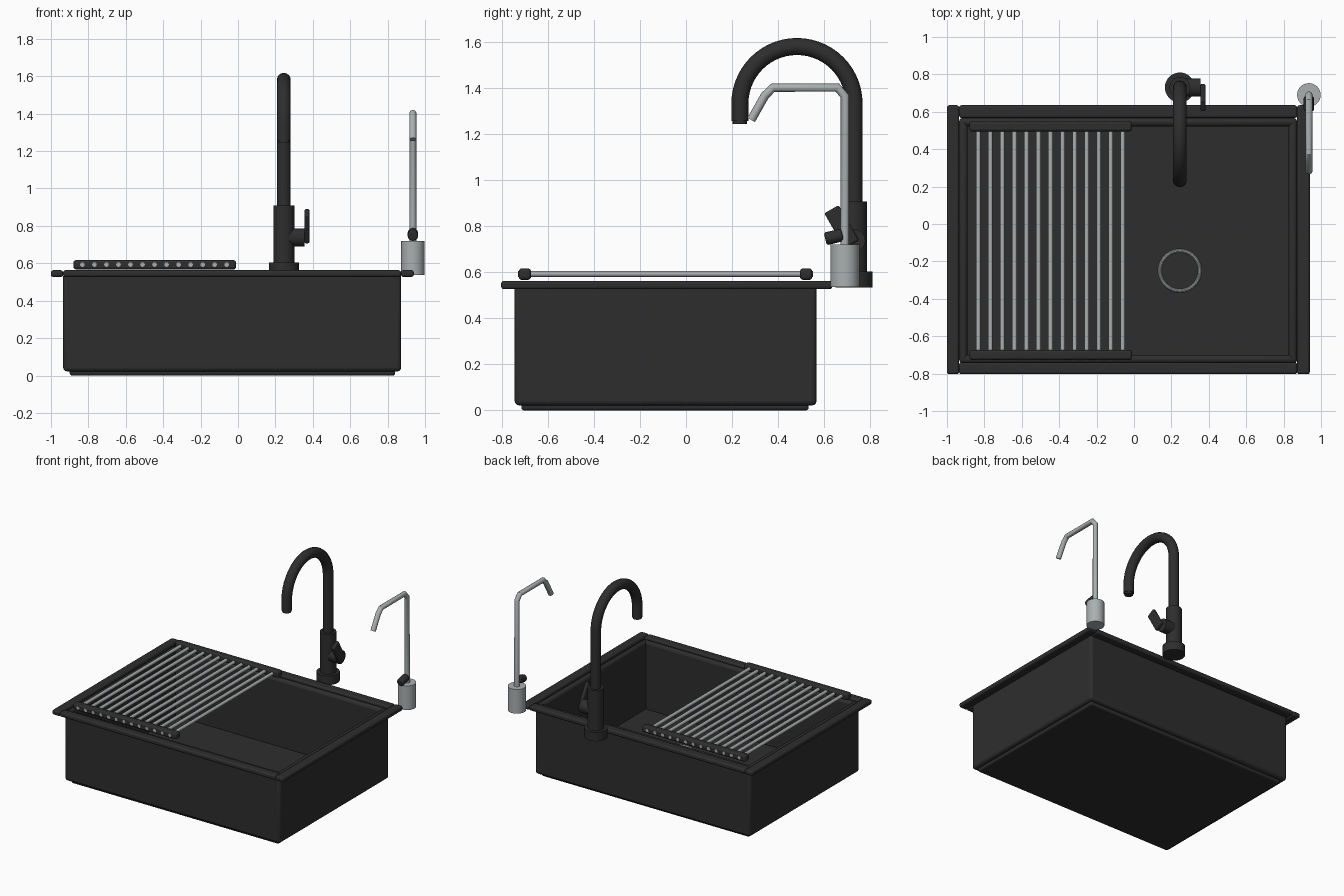
import bpy, math
from mathutils import Vector

if "Cube" in bpy.data.objects:
    bpy.data.objects.remove(bpy.data.objects["Cube"])


def material(name, rgb):
    m = bpy.data.materials.new(name)
    m.diffuse_color = (*rgb, 1)
    m.use_nodes = True
    m.node_tree.nodes["Principled BSDF"].inputs["Base Color"].default_value = m.diffuse_color
    return m


BLACK = material("matte_black", (0.027, 0.027, 0.027))
STEEL = material("brushed_steel", (0.40, 0.43, 0.43))


def finish(o, name, mat, smooth=True):
    o.name = name
    o.data.materials.append(mat)
    if smooth:
        bpy.ops.object.select_all(action='DESELECT')
        o.select_set(True)
        bpy.context.view_layer.objects.active = o
        bpy.ops.object.shade_smooth_by_angle(angle=math.radians(35))
    return o


def box(name, lo, hi, mat=BLACK, bevel=0.012, rot=(0, 0, 0)):
    lo, hi = Vector(lo), Vector(hi)
    bpy.ops.mesh.primitive_cube_add(size=1, location=(lo + hi) / 2)
    o = bpy.context.object
    o.scale = hi - lo
    bpy.ops.object.transform_apply(location=False, rotation=False, scale=True)
    o.rotation_euler = rot
    if bevel:
        b = o.modifiers.new("bevel", 'BEVEL')
        b.width, b.segments = bevel, 3
    return finish(o, name, mat)


def cyl(name, a, b, r, mat=BLACK, n=32, bevel=0):
    a, b = Vector(a), Vector(b)
    d = b - a
    bpy.ops.mesh.primitive_cylinder_add(vertices=n, radius=r, depth=d.length, location=(a + b) / 2)
    o = bpy.context.object
    o.rotation_euler = d.to_track_quat('Z', 'Y').to_euler()
    if bevel:
        m = o.modifiers.new("bevel", 'BEVEL')
        m.width, m.segments = bevel, 2
    return finish(o, name, mat)


def pipe(name, pts, r, mat):
    c = bpy.data.curves.new(name, 'CURVE')
    c.dimensions = '3D'
    c.bevel_depth, c.bevel_resolution, c.use_fill_caps = r, 6, True
    s = c.splines.new('POLY')
    s.points.add(len(pts) - 1)
    for p, q in zip(s.points, pts):
        p.co = (*q, 1)
    o = bpy.data.objects.new(name, c)
    bpy.context.collection.objects.link(o)
    bpy.ops.object.select_all(action='DESELECT')
    o.select_set(True)
    bpy.context.view_layer.objects.active = o
    bpy.ops.object.convert(target='MESH')
    return finish(bpy.context.object, name, mat)


# Basin: floor and four walls
X0, X1, Y0, Y1 = -0.935, 0.872, -0.745, 0.567
T = 0.045
box("basin_floor", (-0.90, -0.715, 0), (0.84, 0.533, 0.04), bevel=0.012)
for name, lo, hi in (
        ("left_wall", (X0, Y0), (X0 + T, Y1)), ("right_wall", (X1 - T, Y0), (X1, Y1)),
        ("front_wall", (X0, Y0), (X1, Y0 + T)), ("back_wall", (X0, Y1 - T), (X1, Y1))):
    box(name, (*lo, 0.022), (*hi, 0.55), bevel=0.02)

# Rim bars around the basin
box("rim_left", (-1.0, -0.803, 0.527), (X0, 0.635, 0.563))
box("rim_right", (X1, -0.803, 0.527), (0.94, 0.635, 0.563))
box("rim_front", (X0, -0.803, 0.527), (X1, Y0 + 0.005, 0.563))
box("rim_back", (X0, Y1, 0.527), (X1, 0.635, 0.563))

# Drain ring and plug
bpy.ops.mesh.primitive_torus_add(location=(0.245, -0.25, 0.042), major_radius=0.107,
                                 minor_radius=0.010, major_segments=40, minor_segments=10)
finish(bpy.context.object, "drain_ring", STEEL)
cyl("drain_plug", (0.245, -0.25, 0.03), (0.245, -0.25, 0.044), 0.1)

# Drying rack: two end bars and thirteen rods
box("rack_bar_front", (-0.88, -0.727, 0.567), (-0.01, -0.673, 0.617), bevel=0.014)
box("rack_bar_back", (-0.88, 0.495, 0.567), (-0.01, 0.549, 0.617), bevel=0.014)
for i in range(13):
    x = -0.832 + i * 0.0643
    cyl(f"rack_rod_{i + 1}", (x, -0.730, 0.593), (x, 0.552, 0.593), 0.0125, STEEL, 12)

# Main faucet
FX, FY = 0.245, 0.73
cyl("faucet_base", (FX, FY, 0.535), (FX, FY, 0.603), 0.08)
cyl("faucet_body", (FX, FY, 0.60), (FX, FY, 0.908), 0.056)
R, CZ = 0.248, 1.333
arc = [(FX, FY - R + R * math.cos(a), CZ + R * math.sin(a))
       for a in (math.pi * i / 28 for i in range(29))]
pipe("faucet_spout", [(FX, FY, 0.88)] + arc + [(FX, FY - 2 * R, 1.257)], 0.037, BLACK)
cyl("spout_tip", (FX, FY - 2 * R, 1.244), (FX, FY - 2 * R, 1.30), 0.031)
cyl("handle_hub", (FX, FY, 0.738), (0.356, FY, 0.738), 0.049)
box("handle_lever", (0.355, 0.640, 0.710), (0.382, 0.712, 0.886), bevel=0.008,
    rot=(math.radians(30), 0, 0))

# Filtered water tap
WX, WY = 0.935, 0.69
cyl("tap_base", (WX, WY, 0.537), (WX, WY, 0.72), 0.063, STEEL)
path = [(0.69, 0.70), (0.69, 1.365), (0.658, 1.402), (0.378, 1.402), (0.343, 1.368), (0.283, 1.262)]
pipe("tap_spout", [(WX, y, z) for y, z in path], 0.019, STEEL)
cyl("tap_lever", (WX, 0.605, 0.745), (WX, 0.68, 0.763), 0.028, BLACK, 16, 0.008)
